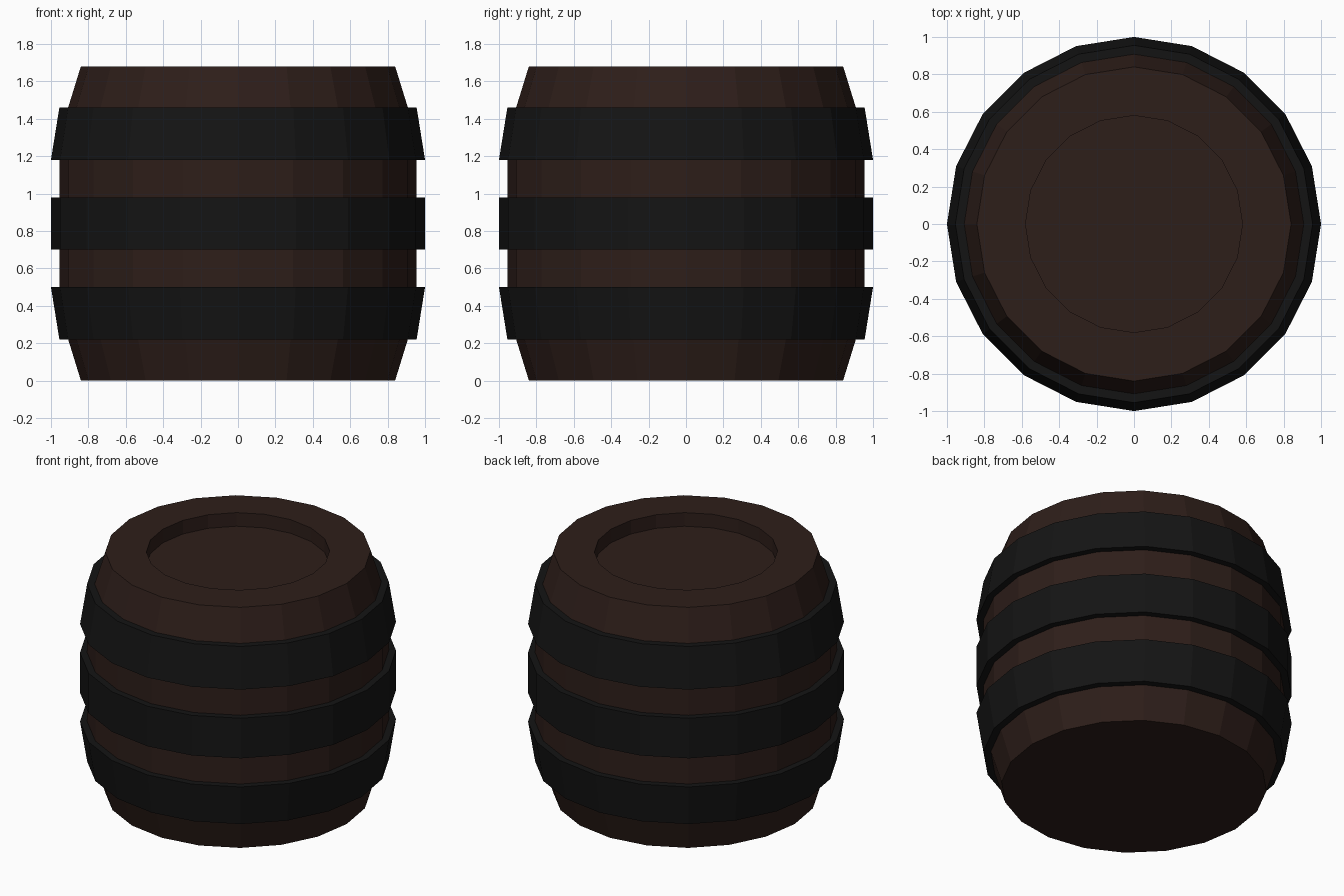
import bpy, bmesh
from math import cos, sin, tau

if "Cube" in bpy.data.objects:
    bpy.data.objects.remove(bpy.data.objects["Cube"])

SIDES = 20


def material(name, rgb):
    m = bpy.data.materials.new(name)
    m.diffuse_color = (*rgb, 1)
    m.use_nodes = True
    m.node_tree.nodes["Principled BSDF"].inputs["Base Color"].default_value = m.diffuse_color
    return m


def lathe(name, profile, mat, closed=False):
    """Spin (radius, z) points round z; an open profile gets flat end caps."""
    bm = bmesh.new()
    rings = [[bm.verts.new((r * cos(tau * i / SIDES), r * sin(tau * i / SIDES), z))
              for i in range(SIDES)] for r, z in profile]
    pairs = list(zip(rings, rings[1:]))
    if closed:
        pairs.append((rings[-1], rings[0]))
    else:
        bm.faces.new(rings[0])
        bm.faces.new(rings[-1])
    for a, b in pairs:
        for i in range(SIDES):
            j = (i + 1) % SIDES
            bm.faces.new((a[i], a[j], b[j], b[i]))
    bmesh.ops.recalc_face_normals(bm, faces=bm.faces)
    mesh = bpy.data.meshes.new(name)
    bm.to_mesh(mesh)
    bm.free()
    mesh.materials.append(mat)
    ob = bpy.data.objects.new(name, mesh)
    bpy.context.collection.objects.link(ob)
    return ob


wood = material("dark_wood", (0.027, 0.013, 0.010))
iron = material("black_iron", (0.007, 0.007, 0.007))

# Wooden body with a round recess in the lid
lathe("barrel_body", [(0.84, 0), (0.908, 0.22), (0.955, 0.50), (0.955, 1.18),
                      (0.908, 1.46), (0.84, 1.68), (0.58, 1.68), (0.58, 1.585)], wood)

# Iron hoops: (name, bottom z, bottom radius, top z, top radius)
for name, z0, r0, z1, r1 in (("lower_hoop", 0.22, 0.955, 0.50, 1.0),
                             ("middle_hoop", 0.70, 1.0, 0.98, 1.0),
                             ("upper_hoop", 1.18, 1.0, 1.46, 0.955)):
    lathe(name, [(r0, z0), (r1, z1), (r1 - 0.06, z1), (r0 - 0.06, z0)], iron, closed=True)
